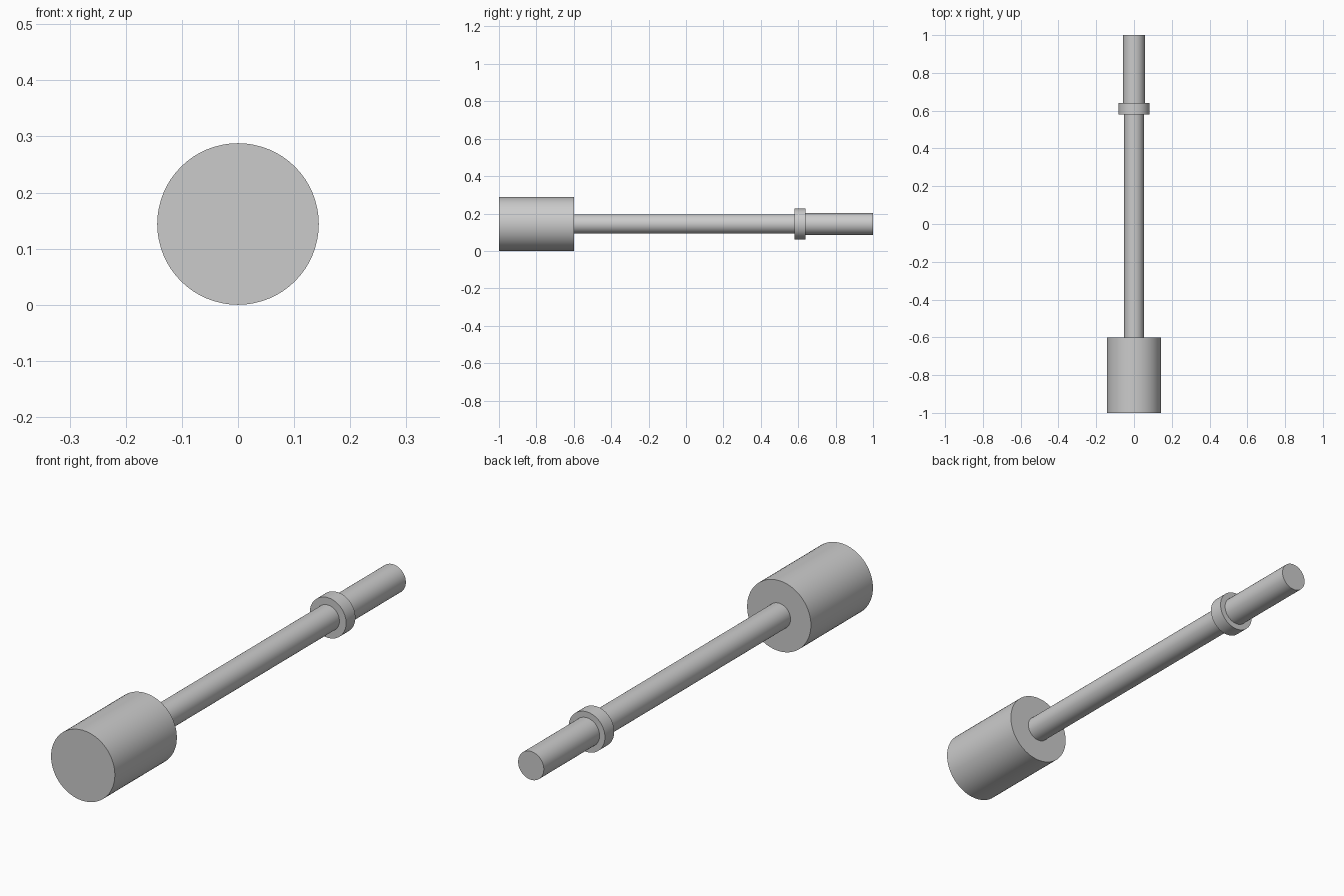
import bpy
import math

cube = bpy.data.objects.get("Cube")
if cube:
    bpy.data.objects.remove(cube, do_unlink=True)

grey = bpy.data.materials.new("plain grey")
grey.use_nodes = True
colour = (0.6, 0.6, 0.6, 1)
grey.diffuse_color = colour
grey.node_tree.nodes["Principled BSDF"].inputs["Base Color"].default_value = colour

HEAD_RADIUS = 0.144


def rod(name, radius, start, end):
    """Closed cylinder lying along y on the shared axis."""
    bpy.ops.mesh.primitive_cylinder_add(
        vertices=64, radius=radius, depth=end - start,
        location=(0, (start + end) / 2, HEAD_RADIUS),
        rotation=(math.pi / 2, 0, 0))
    obj = bpy.context.object
    obj.name = name
    obj.data.materials.append(grey)
    bpy.ops.object.shade_smooth_by_angle(angle=math.radians(30))


# Heavy head at the front, slim shaft, collar and handle at the back
rod("head", HEAD_RADIUS, -1, -0.6)
rod("shaft", 0.052, -0.6, 0.58)
rod("collar", 0.082, 0.58, 0.64)
rod("handle", 0.058, 0.64, 1)
